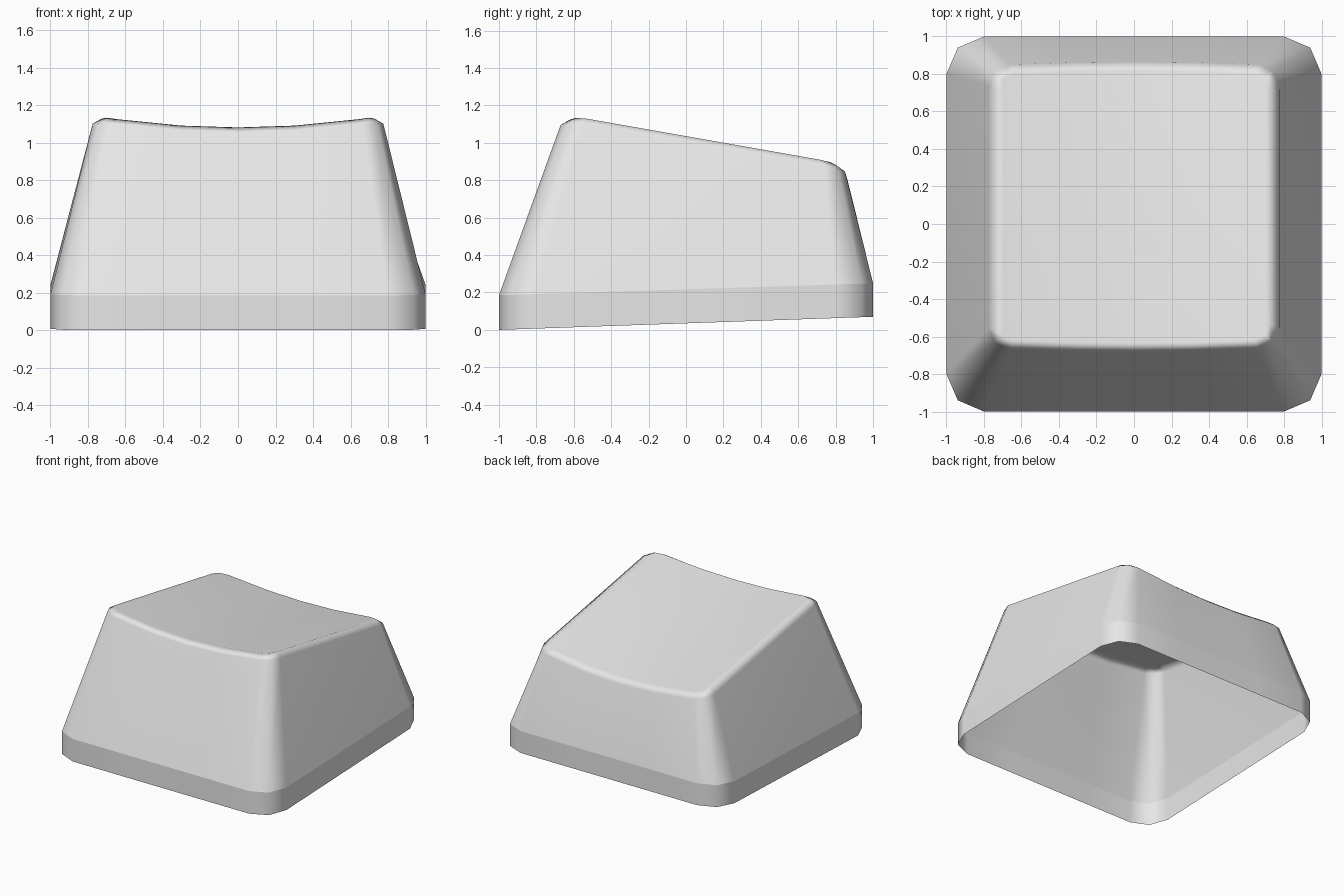
import bpy, bmesh

cube = bpy.data.objects.get("Cube")
if cube:
    bpy.data.objects.remove(cube, do_unlink=True)

# One plain plastic colour
plastic = bpy.data.materials.new("light grey plastic")
plastic.use_nodes = True
grey = (0.8, 0.8, 0.8, 1)
plastic.diffuse_color = grey
plastic.node_tree.nodes["Principled BSDF"].inputs["Base Color"].default_value = grey


def outline(w, front, back, r, bow=0.0):
    """Rectangle with two-step chamfered corners: front row left to right, then back row."""
    soft = 0.3 * r
    half = [(-w, r), (-w + soft, soft), (-w + r, 0)]
    half += [(t * (w - r), 0) for t in (-0.47, 0, 0.47)]
    half += [(-x, inset) for x, inset in reversed(half[:3])]

    def curve(x):
        return bow * (x / w) ** 2

    front_row = [(x, front + inset + curve(x)) for x, inset in half]
    back_row = [(x, back - inset - curve(x)) for x, inset in half]
    return front_row + back_row[::-1]


def dish(x, y):
    """Sloping top, hollowed from side to side."""
    sag = 0.055 * max(0, 1 - (x / 0.72) ** 2)
    return 1.136 - 0.176 * max(y + 0.57, 0) - sag


bm = bmesh.new()


def ring(points, height):
    return [bm.verts.new((x, y, height(x, y))) for x, y in points]


# Cross-sections from the open foot up to the edge of the dish
base = outline(1, -1, 1, 0.2)
foot = ring(base, lambda x, y: 0.035 * (y + 1))
band = ring(base, lambda x, y: 0.185 + 0.032 * (y + 1))
rim = ring(outline(0.775, -0.685, 0.865, 0.11, 0.02),
           lambda x, y: dish(x, y) - 0.032)
lip = ring(outline(0.725, -0.635, 0.815, 0.085, 0.02), dish)

# Walls and rounded rim
n = len(base)
for low, high in ((foot, band), (band, rim), (rim, lip)):
    for i in range(n):
        j = (i + 1) % n
        bm.faces.new((low[i], low[j], high[j], high[i]))

# Dished top, in strips from front to back
for i in range(n // 2 - 1):
    bm.faces.new((lip[i], lip[i + 1], lip[n - 2 - i], lip[n - 1 - i]))

# Smooth shading with a crisp crease above the straight band
for face in bm.faces:
    face.smooth = True
for i in range(n):
    bm.edges.get((band[i], band[(i + 1) % n])).smooth = False

mesh = bpy.data.meshes.new("key_shell")
bm.to_mesh(mesh)
bm.free()
mesh.materials.append(plastic)
shell = bpy.data.objects.new("key_shell", mesh)
bpy.context.collection.objects.link(shell)

# Keep the broad faces even and the roundings narrow
weighted = shell.modifiers.new("even_shading", 'WEIGHTED_NORMAL')
weighted.keep_sharp = True
